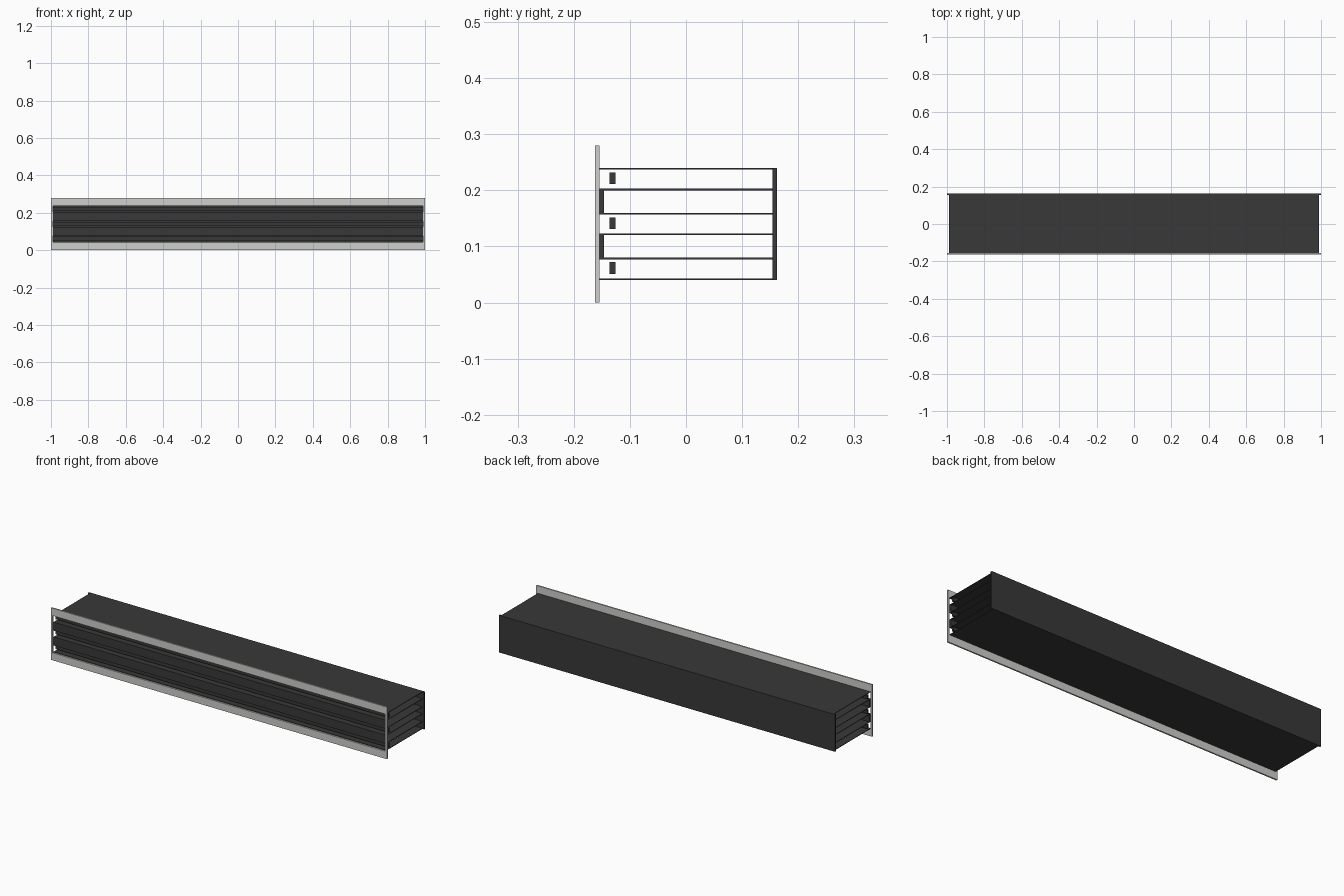
import bpy

if "Cube" in bpy.data.objects:
    bpy.data.objects.remove(bpy.data.objects["Cube"])


def material(name, color):
    m = bpy.data.materials.new(name)
    m.diffuse_color = (*color, 1)
    m.use_nodes = True
    m.node_tree.nodes["Principled BSDF"].inputs["Base Color"].default_value = m.diffuse_color
    return m


black = material("matte black", (0.04, 0.04, 0.04))
grey = material("light grey", (0.62, 0.62, 0.61))


def box(name, x, y, z, mat):
    """Box from (min, max) ranges on each axis."""
    verts = [(a, b, c) for a in x for b in y for c in z]
    faces = [(0, 1, 3, 2), (4, 6, 7, 5), (0, 4, 5, 1),
             (2, 3, 7, 6), (0, 2, 6, 4), (1, 5, 7, 3)]
    mesh = bpy.data.meshes.new(name)
    mesh.from_pydata(verts, [], faces)
    mesh.materials.append(mat)
    ob = bpy.data.objects.new(name, mesh)
    bpy.context.collection.objects.link(ob)
    return ob


BODY = (-0.99, 0.99)
FRAME_Y = (-0.162, -0.154)

# Front frame: wide top and bottom flanges, narrow ends
box("flange_bottom", (-1, 1), FRAME_Y, (0, 0.04), grey)
box("flange_top", (-1, 1), FRAME_Y, (0.24, 0.28), grey)
box("frame_end_left", (-1, -0.99), FRAME_Y, (0.04, 0.24), grey)
box("frame_end_right", (0.99, 1), FRAME_Y, (0.04, 0.24), grey)

# Back plate
box("back_plate", (-1, 1), (0.154, 0.162), (0.04, 0.24), black)

# Three slots, each with two long walls and a deflector blade
for i in range(3):
    z = 0.06 + 0.08 * i
    box(f"slot_floor_{i}", BODY, (-0.154, 0.154), (z - 0.02, z - 0.017), black)
    box(f"slot_ceiling_{i}", BODY, (-0.154, 0.154), (z + 0.017, z + 0.02), black)
    box(f"deflector_blade_{i}", BODY, (-0.136, -0.126), (z - 0.009, z + 0.012), black)

# Front bars closing the gaps between slots
for i in range(2):
    z = 0.10 + 0.08 * i
    box(f"front_bar_{i}", BODY, (-0.154, -0.146), (z - 0.023, z + 0.023), black)
